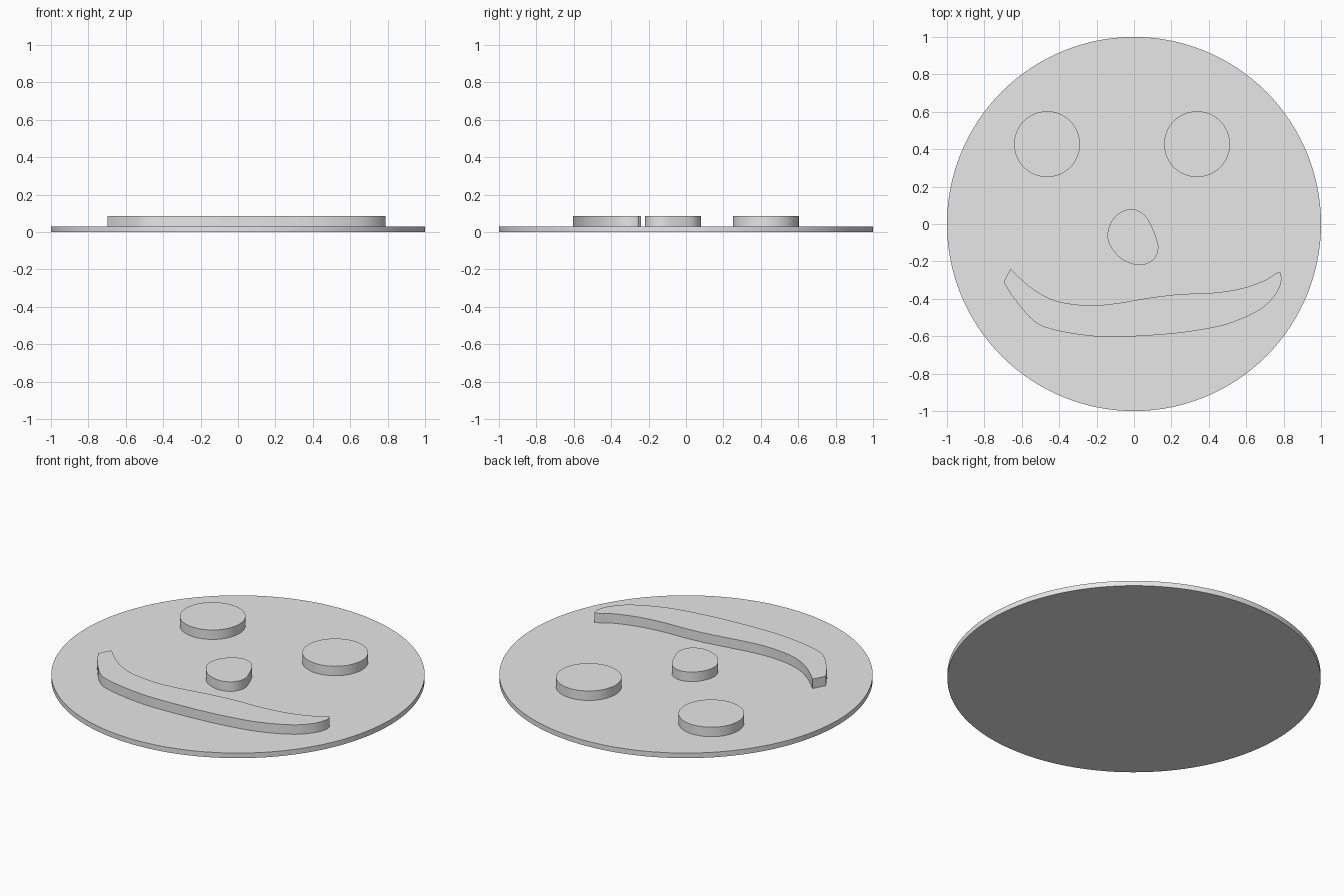
import bpy
import bmesh
import math
from mathutils import Vector

cube = bpy.data.objects.get("Cube")
if cube:
    bpy.data.objects.remove(cube, do_unlink=True)

BASE_TOP = 0.03
RELIEF_TOP = 0.086

grey = bpy.data.materials.new("plain grey")
grey.use_nodes = True
grey.diffuse_color = (0.8, 0.8, 0.8, 1)
grey.node_tree.nodes["Principled BSDF"].inputs["Base Color"].default_value = grey.diffuse_color


def circle(x, y, radius, count):
    angles = [2 * math.pi * i / count for i in range(count)]
    return [(x + radius * math.cos(a), y + radius * math.sin(a)) for a in angles]


def smooth_line(points, closed=False, steps=6):
    """Catmull-Rom curve through the points."""
    pts = [Vector(p) for p in points]
    if closed:
        pts = [pts[-1]] + pts + pts[:2]
    else:
        pts = [2 * pts[0] - pts[1]] + pts + [2 * pts[-1] - pts[-2]]
    line = []
    for a, b, c, d in zip(pts, pts[1:], pts[2:], pts[3:]):
        for i in range(steps):
            t = i / steps
            line.append(b + (c - a) * t / 2
                        + (2 * a - 5 * b + 4 * c - d) * t ** 2 / 2
                        + (3 * b - a - 3 * c + d) * t ** 3 / 2)
    return line if closed else line + [pts[-2]]


def slab(name, outline, bottom, top):
    """Flat plate with the given outline."""
    bm = bmesh.new()
    face = bm.faces.new([bm.verts.new((p[0], p[1], bottom)) for p in outline])
    raised = bmesh.ops.extrude_face_region(bm, geom=[face], use_keep_orig=True)
    verts = [v for v in raised["geom"] if isinstance(v, bmesh.types.BMVert)]
    bmesh.ops.translate(bm, verts=verts, vec=(0, 0, top - bottom))
    bmesh.ops.recalc_face_normals(bm, faces=bm.faces[:])
    mesh = bpy.data.meshes.new(name)
    bm.to_mesh(mesh)
    bm.free()
    mesh.materials.append(grey)
    obj = bpy.data.objects.new(name, mesh)
    bpy.context.collection.objects.link(obj)
    bpy.ops.object.select_all(action="DESELECT")
    obj.select_set(True)
    bpy.context.view_layer.objects.active = obj
    bpy.ops.object.shade_smooth_by_angle(angle=math.radians(35))
    return obj


# Face disc
slab("face_disc", circle(0, 0, 1, 128), 0, BASE_TOP)

# Eyes
for name, x in (("right_eye", -0.465), ("left_eye", 0.337)):
    slab(name, circle(x, 0.427, 0.176, 64), BASE_TOP, RELIEF_TOP)

# Nose, a rounded uneven blob
nose = [(-0.015, 0.08), (0.06, 0.045), (0.11, -0.05), (0.13, -0.13), (0.1, -0.195),
        (0.025, -0.22), (-0.07, -0.185), (-0.135, -0.1), (-0.135, -0.02), (-0.09, 0.05)]
slab("nose", smooth_line(nose, closed=True), BASE_TOP, RELIEF_TOP)

# Mouth, with a blunt right end and a rounded left end
upper_lip = [(-0.66, -0.24), (-0.55, -0.34), (-0.42, -0.41), (-0.25, -0.435),
             (-0.1, -0.425), (0.08, -0.395), (0.25, -0.375), (0.4, -0.37),
             (0.55, -0.35), (0.68, -0.31), (0.75, -0.27), (0.778, -0.255)]
lower_lip = [(0.785, -0.265), (0.787, -0.31), (0.755, -0.38), (0.67, -0.46),
             (0.5, -0.535), (0.3, -0.575), (0.1, -0.595), (-0.14, -0.604),
             (-0.3, -0.59), (-0.45, -0.56), (-0.54, -0.515), (-0.64, -0.4), (-0.697, -0.31)]
slab("mouth", smooth_line(upper_lip) + smooth_line(lower_lip), BASE_TOP, RELIEF_TOP)
